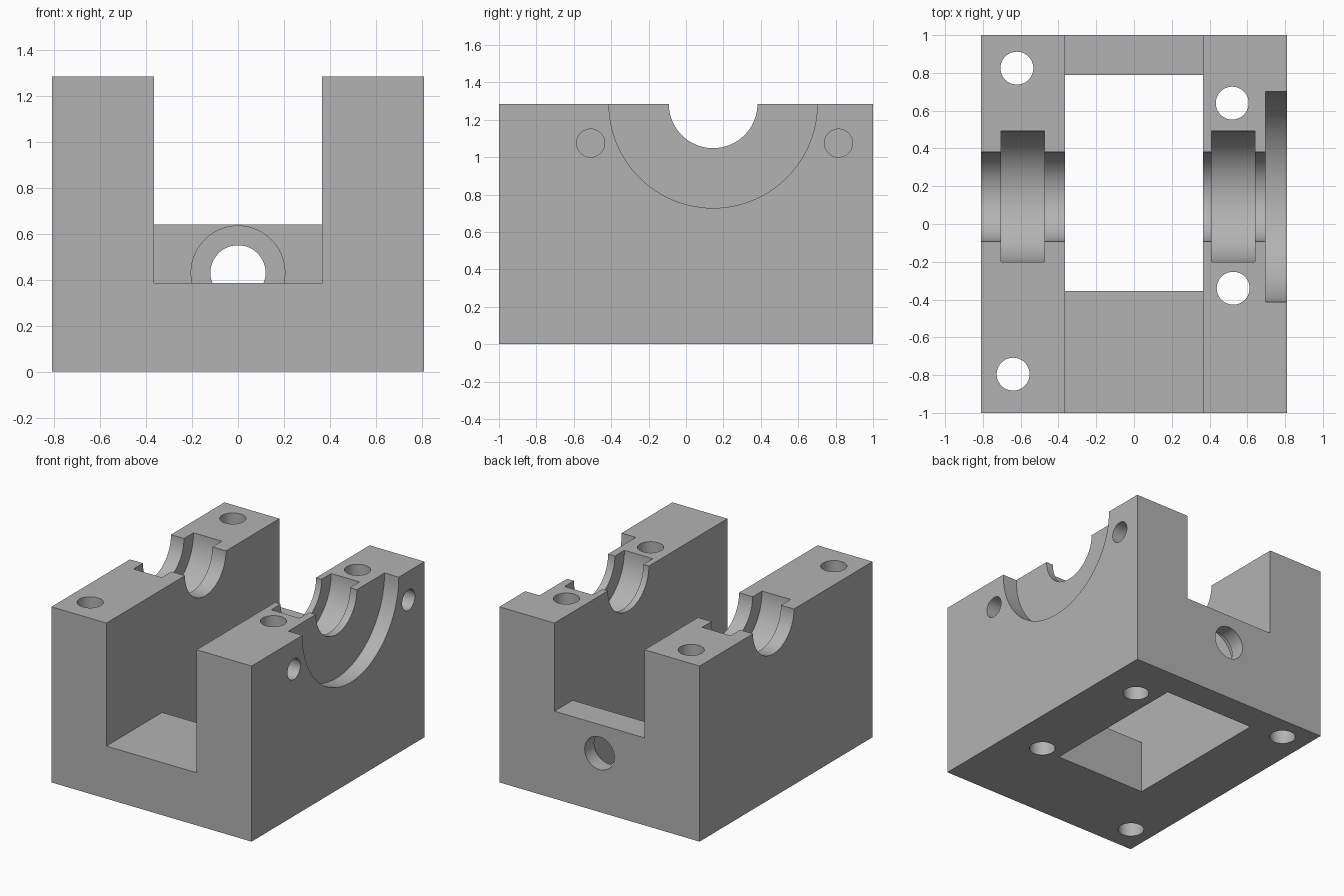
import bpy
import math

default_cube = bpy.data.objects.get("Cube")
if default_cube:
    bpy.data.objects.remove(default_cube, do_unlink=True)

HALF_X, HALF_Y, HEIGHT = 0.81, 1.0, 1.285
SLOT = 0.365          # half width of the channel
BORE_Y = 0.145        # bearing axis, level with the top face
OVER = 0.1            # cutter overshoot

grey = bpy.data.materials.new("machined_grey")
grey.use_nodes = True
grey.diffuse_color = (0.45, 0.45, 0.45, 1)
grey.node_tree.nodes["Principled BSDF"].inputs["Base Color"].default_value = (0.45, 0.45, 0.45, 1)


def box(name, low, high):
    centre = [(a + b) / 2 for a, b in zip(low, high)]
    bpy.ops.mesh.primitive_cube_add(size=1, location=centre)
    obj = bpy.context.object
    obj.name = name
    obj.scale = [b - a for a, b in zip(low, high)]
    bpy.ops.object.transform_apply(location=True, rotation=True, scale=True)
    return obj


def cylinder(name, axis, centre, radius, start, end):
    """Cylinder along an axis, from start to end on that axis."""
    index = "xyz".index(axis)
    location = list(centre)
    location[index] = (start + end) / 2
    turn = {"x": (0, math.pi / 2, 0), "y": (math.pi / 2, 0, 0), "z": (0, 0, 0)}[axis]
    bpy.ops.mesh.primitive_cylinder_add(vertices=96, radius=radius, depth=end - start,
                                        location=location, rotation=turn)
    obj = bpy.context.object
    obj.name = name
    bpy.ops.object.transform_apply(location=True, rotation=True, scale=True)
    return obj


def cut(target, cutter):
    cutter.hide_render = True
    mod = target.modifiers.new(cutter.name, "BOOLEAN")
    mod.operation, mod.solver, mod.object = "DIFFERENCE", "EXACT", cutter
    bpy.context.view_layer.objects.active = target
    bpy.ops.object.modifier_apply(modifier=mod.name)
    bpy.data.objects.remove(cutter, do_unlink=True)


# Main body
body = box("bearing_block", (-HALF_X, -HALF_Y, 0), (HALF_X, HALF_Y, HEIGHT))
body.data.materials.append(grey)

# Open channel: low front sill, through window, higher rear wall
cut(body, box("channel_cutter", (-SLOT, -HALF_Y - OVER, 0.385), (SLOT, 0.79, HEIGHT + OVER)))
cut(body, box("window_cutter", (-SLOT, -0.355, -OVER), (SLOT, 0.79, 0.7)))
cut(body, box("rear_cutter", (-SLOT, 0.7, 0.64), (SLOT, HALF_Y + OVER, HEIGHT + OVER)))

# Half bores for the shaft, bearing seats and outer flange
axis_point = (0, BORE_Y, HEIGHT)
for name, radius, start, end in (
        ("shaft_bore", 0.237, -HALF_X - OVER, HALF_X + OVER),
        ("right_seat", 0.347, -0.705, -0.475),
        ("left_seat", 0.347, 0.41, 0.64),
        ("flange_recess", 0.557, 0.695, HALF_X + OVER)):
    cut(body, cylinder(name, "x", axis_point, radius, start, end))

# Rear wall hole, counterbored from inside
rear_point = (0, 0, 0.43)
cut(body, cylinder("rear_hole", "y", rear_point, 0.12, 0.7, HALF_Y + OVER))
cut(body, cylinder("rear_counterbore", "y", rear_point, 0.204, 0.7, 0.89))

# Vertical bolt holes
for x, y in ((-0.62, 0.825), (-0.64, -0.795), (0.52, 0.64), (0.525, -0.34)):
    cut(body, cylinder("bolt_hole", "z", (x, y, 0), 0.087, -OVER, HEIGHT + OVER))

# Blind holes beside the flange recess
for y in (-0.51, 0.815):
    cut(body, cylinder("flange_hole", "x", (0, y, 1.075), 0.075, 0.56, HALF_X + OVER))

bpy.ops.object.select_all(action="DESELECT")
body.select_set(True)
bpy.context.view_layer.objects.active = body
bpy.ops.object.shade_smooth_by_angle(angle=math.radians(30))
